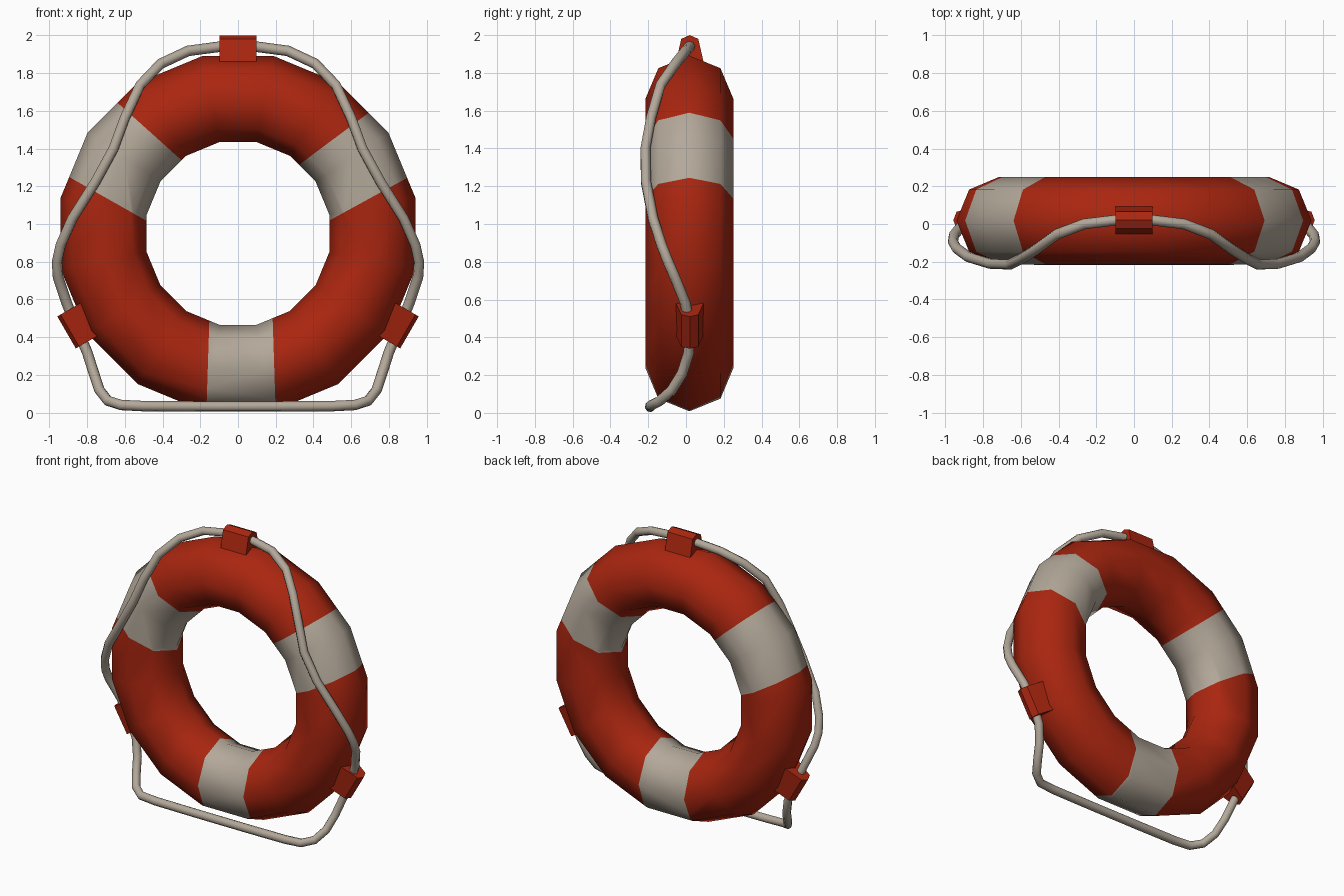
import bpy, bmesh, math
from mathutils import Vector, Matrix

if "Cube" in bpy.data.objects:
    bpy.data.objects.remove(bpy.data.objects["Cube"])

CY, CZ = 0.018, 0.95      # ring centre
MAJOR, MINOR = 0.7275, 0.2325


def material(name, rgb):
    m = bpy.data.materials.new(name)
    m.diffuse_color = (*rgb, 1)
    m.use_nodes = True
    m.node_tree.nodes["Principled BSDF"].inputs["Base Color"].default_value = m.diffuse_color
    return m


red = material("red", (0.40, 0.019, 0.005))
white = material("warm white", (0.45, 0.39, 0.32))


def finish(bm, name, mats):
    bmesh.ops.recalc_face_normals(bm, faces=bm.faces[:])
    me = bpy.data.meshes.new(name)
    bm.to_mesh(me)
    bm.free()
    for m in mats:
        me.materials.append(m)
    ob = bpy.data.objects.new(name, me)
    bpy.context.collection.objects.link(ob)
    return ob


# Float ring: 16 x 8 torus, half a step turned so it has a flat top and bottom
bm = bmesh.new()
N, M = 16, 8
rings = []
for i in range(N):
    a = 2 * math.pi * (i + 0.5) / N
    row = []
    for j in range(M):
        b = 2 * math.pi * j / M
        r = MAJOR + MINOR * math.cos(b)
        row.append(bm.verts.new((r * math.cos(a), CY + MINOR * math.sin(b), CZ + r * math.sin(a))))
    rings.append(row)
for i in range(N):
    for j in range(M):
        k, l = (i + 1) % N, (j + 1) % M
        bm.faces.new((rings[i][j], rings[k][j], rings[k][l], rings[i][l]))

# White bands: each lies between two cut lines (x, z inner end -> outer end)
bands = [
    (((-0.153, 0.46), (-0.166, 0.06)), ((0.185, 0.46), (0.198, 0.06))),
    (((0.487, 1.02), (0.90, 1.246)), ((0.325, 1.315), (0.68, 1.58))),
    (((-0.296, 1.335), (-0.63, 1.635)), ((-0.487, 1.018), (-0.89, 1.246))),
]


def plane(line):
    (x0, z0), (x1, z1) = line
    d = Vector((x1 - x0, 0, z1 - z0))
    return Vector((x0, 0, z0)), Vector((-d.z, 0, d.x)).normalized(), d.normalized()


for band in bands:
    for line in band:
        co, no, d = plane(line)
        c = Vector((0, 0, CZ))
        fs = [f for f in bm.faces if (f.calc_center_median() - c).dot(d) > 0.1]
        geom = fs + list({e for f in fs for e in f.edges}) + list({v for f in fs for v in f.verts})
        bmesh.ops.bisect_plane(bm, geom=geom, plane_co=co, plane_no=no, dist=1e-4)
for f in bm.faces:
    f.smooth = True
    p = f.calc_center_median()
    for first, second in bands:
        c1, n1, d1 = plane(first)
        c2, n2, d2 = plane(second)
        if (p - c1).dot(n1) > 0 > (p - c2).dot(n2) and (p - Vector((0, 0, CZ))).dot(d1 + d2) > 0:
            f.material_index = 1
finish(bm, "float_ring", [red, white])

# Rope clamps: tapered blocks at 0, 120 and 240 degrees round the ring
profile = [(-0.075, 0.90), (-0.045, 1.03), (0, 1.05), (0.045, 1.03), (0.075, 0.90)]
for n in range(3):
    bm = bmesh.new()
    ends = [[bm.verts.new((x, y, z)) for y, z in profile] for x in (-0.098, 0.098)]
    for e in ends:
        bm.faces.new(e)
    for i in range(5):
        j = (i + 1) % 5
        bm.faces.new((ends[0][i], ends[0][j], ends[1][j], ends[1][i]))
    rot = Matrix.Rotation(math.radians(120 * n), 4, 'Y')
    bm.transform(Matrix.Translation((0, CY + 0.002, CZ)) @ rot)
    finish(bm, f"rope_clamp_{n + 1}", [red])

# Grab rope: right half of the path, mirrored to a closed loop
half = [
    (0.10, 0.02, 1.94), (0.265, 0.0, 1.918), (0.41, -0.055, 1.85), (0.52, -0.135, 1.735),
    (0.60, -0.185, 1.563), (0.66, -0.215, 1.40), (0.757, -0.212, 1.222), (0.878, -0.175, 1.03),
    (0.94, -0.13, 0.89), (0.96, -0.095, 0.80), (0.955, -0.06, 0.72), (0.91, -0.005, 0.585),
    (0.86, 0.02, 0.46), (0.80, 0.015, 0.32), (0.765, -0.02, 0.21), (0.735, -0.075, 0.12),
    (0.69, -0.14, 0.062), (0.62, -0.185, 0.04), (0.50, -0.19, 0.034), (0.20, -0.19, 0.032),
]
path = half + [(-x, y, z) for x, y, z in reversed(half)]
cu = bpy.data.curves.new("grab_rope", 'CURVE')
cu.dimensions = '3D'
cu.bevel_depth = 0.028
cu.bevel_resolution = 2
sp = cu.splines.new('POLY')
sp.points.add(len(path) - 1)
for p, co in zip(sp.points, path):
    p.co = (*co, 1)
sp.use_cyclic_u = True
sp.use_smooth = True
cu.materials.append(white)
rope = bpy.data.objects.new("grab_rope", cu)
bpy.context.collection.objects.link(rope)
